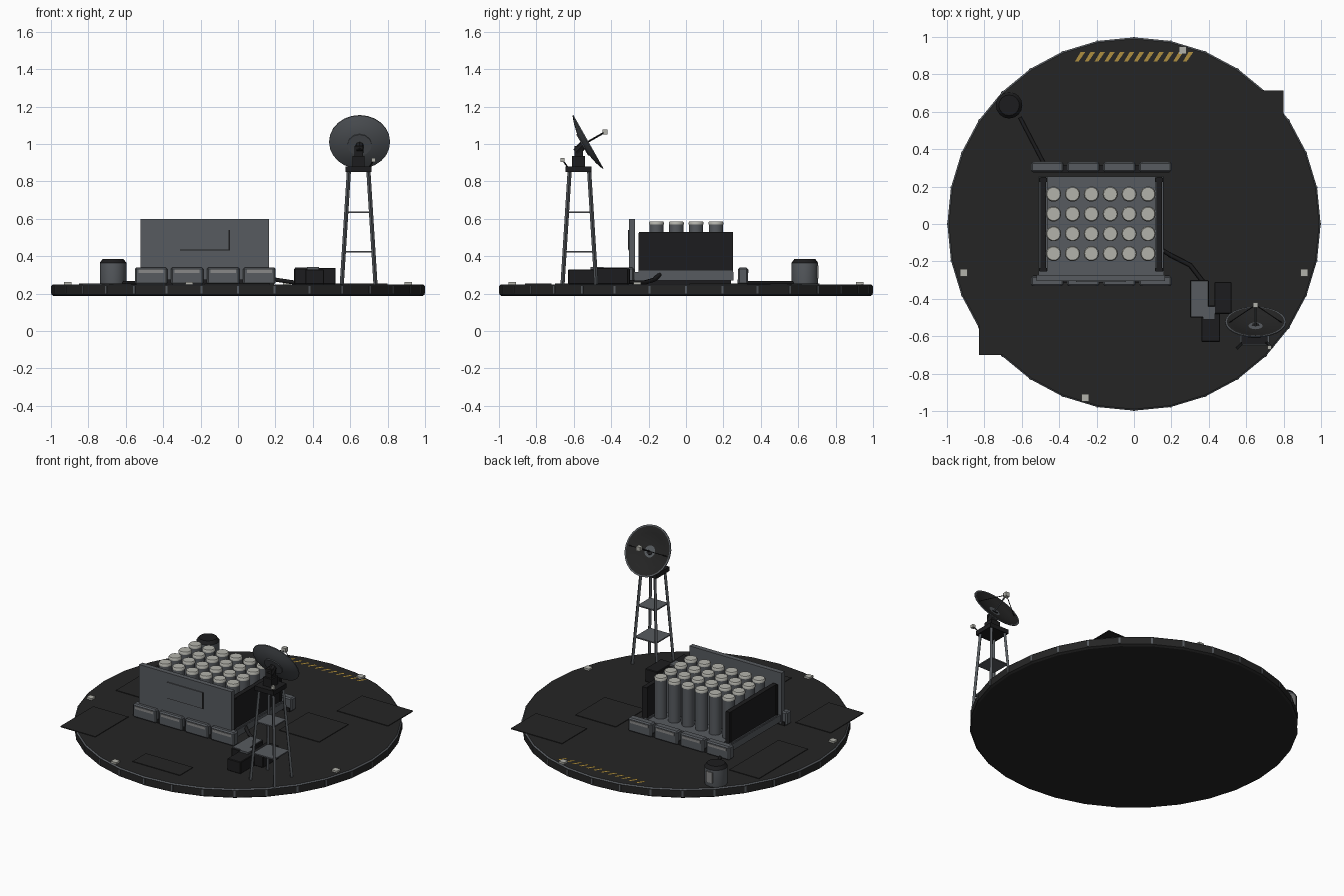
import bpy, bmesh, math
from mathutils import Vector, Matrix

cube = bpy.data.objects.get("Cube")
if cube:
    bpy.data.objects.remove(cube)


def material(name, r, g, b):
    m = bpy.data.materials.new(name)
    m.use_nodes = True
    m.diffuse_color = (r, g, b, 1)
    m.node_tree.nodes["Principled BSDF"].inputs["Base Color"].default_value = (r, g, b, 1)
    return m


DECK = material("deck_charcoal", 0.018, 0.018, 0.018)
DARK = material("dark_metal", 0.012, 0.012, 0.013)
GREY = material("blue_grey_metal", 0.095, 0.104, 0.115)
MID = material("mid_grey", 0.25, 0.25, 0.25)
PALE = material("pale_grey", 0.45, 0.45, 0.41)
YELLOW = material("hazard_yellow", 0.42, 0.27, 0.05)


def finish(name, bm, *mats):
    bmesh.ops.recalc_face_normals(bm, faces=bm.faces)
    me = bpy.data.meshes.new(name)
    bm.to_mesh(me)
    bm.free()
    for m in mats:
        me.materials.append(m)
    ob = bpy.data.objects.new(name, me)
    bpy.context.collection.objects.link(ob)
    return ob


def box(name, x, y, z, mat, bevel=0):
    """Box from (low, high) pairs on each axis."""
    bm = bmesh.new()
    bmesh.ops.create_cube(bm, size=1)
    for v in bm.verts:
        v.co = [p[0] + (c + 0.5) * (p[1] - p[0]) for p, c in zip((x, y, z), v.co)]
    if bevel:
        bmesh.ops.bevel(bm, geom=bm.edges[:], offset=bevel, segments=1, affect='EDGES')
    return finish(name, bm, mat)


def smooth(ob):
    bpy.ops.object.select_all(action='DESELECT')
    ob.select_set(True)
    bpy.context.view_layer.objects.active = ob
    bpy.ops.object.shade_smooth_by_angle(angle=math.radians(35))


def lathe(name, profile, sides, mats, place, slot=lambda i: 0, soft=True, turn=0):
    """Revolve (radius, height) points about the local z axis."""
    bm = bmesh.new()
    rings = []
    for r, h in profile:
        rings.append([bm.verts.new((r * math.cos(a), r * math.sin(a), h))
                      for a in (turn + math.tau * k / sides for k in range(sides))])
    for i, (a, b) in enumerate(zip(rings, rings[1:])):
        for k in range(sides):
            n = (k + 1) % sides
            bm.faces.new((a[k], a[n], b[n], b[k])).material_index = slot(i)
    bm.faces.new(rings[0]).material_index = slot(0)
    bm.faces.new(rings[-1]).material_index = slot(len(rings) - 1)
    bm.transform(place)
    ob = finish(name, bm, *mats)
    if soft:
        smooth(ob)
    return ob


def rod(name, a, b, r, mat, sides=8, turn=0):
    a, b = Vector(a), Vector(b)
    d = b - a
    place = Matrix.Translation(a) @ d.to_track_quat('Z', 'Y').to_matrix().to_4x4()
    return lathe(name, [(r, 0), (r, d.length)], sides, [mat], place, soft=sides > 6, turn=turn)


def cable(name, points, r, mat):
    cu = bpy.data.curves.new(name, 'CURVE')
    cu.dimensions = '3D'
    cu.bevel_depth, cu.bevel_resolution = r, 1
    sp = cu.splines.new('POLY')
    sp.points.add(len(points) - 1)
    for p, co in zip(sp.points, points):
        p.co = (*co, 1)
    cu.materials.append(mat)
    bpy.context.collection.objects.link(bpy.data.objects.new(name, cu))


TOP = 0.25
HOME = Matrix.Identity(4)

# Round deck with a pale chamfer, rim ribs and marker lights
lathe("deck", [(0.985, 0.187), (0.998, 0.195), (0.998, 0.243), (0.99, TOP)], 32,
      [DECK, GREY], HOME, slot=lambda i: int(i == 2), soft=False)
for k in range(32):
    rib = box("rim_rib", (0.99, 1.0), (-0.006, 0.006), (0.2, 0.24), GREY)
    rib.rotation_euler.z = math.tau * k / 32
for x, y in ((0.26, 0.93), (-0.91, -0.26), (0.91, -0.26), (-0.26, -0.93)):
    box("marker_light", (x - 0.02, x + 0.02), (y - 0.02, y + 0.02), (TOP, TOP + 0.012), PALE)

# Thin deck plates, two of which overhang the rim
for x, y in (((0.42, 0.8), (0.45, 0.715)), ((-0.83, -0.57), (-0.7, -0.35)),
             ((-0.85, -0.63), (-0.08, 0.44)), ((-0.18, 0.17), (-0.86, -0.72)),
             ((0.29, 0.59), (0.02, 0.33))):
    box("deck_plate", x, y, (TOP - 0.002, TOP + 0.004), DECK)

# Hazard stripes at the back edge
bm = bmesh.new()
for k in range(12):
    x = -0.315 + 0.0525 * k
    bm.faces.new([bm.verts.new((x + dx, y, TOP + 0.004)) for dx, y in
                  ((0, 0.87), (0.02, 0.87), (0.055, 0.92), (0.03, 0.92))])
finish("hazard_stripes", bm, YELLOW)

# Launcher base and walls
box("launcher_skirt", (-0.48, 0.13), (-0.24, 0.24), (TOP, 0.28), DARK)
box("launcher_base", (-0.51, 0.16), (-0.275, 0.255), (0.27, 0.315), GREY)
for x in (-0.5, 0.12):
    box("side_wall", (x, x + 0.03), (-0.25, 0.25), (0.315, 0.53), DARK)
    box("wall_foot", (x - 0.008, x + 0.038), (-0.25, 0.25), (0.305, 0.325), GREY)
    for y in (-0.255, 0.225):
        box("wall_post", (x - 0.004, x + 0.034), (y, y + 0.02), (0.315, 0.525), DARK)
box("front_wall", (-0.52, 0.165), (-0.305, -0.272), (0.26, 0.6), GREY)
box("front_hatch", (-0.31, -0.05), (-0.311, -0.304), (0.435, 0.54), GREY)
box("hatch_seam_side", (-0.05, -0.044), (-0.308, -0.304), (0.435, 0.54), DARK)
box("hatch_seam_base", (-0.31, -0.044), (-0.308, -0.304), (0.43, 0.435), DARK)

# Launch tubes, pale caps on grey bodies
for i in range(6):
    for j in range(4):
        place = Matrix.Translation((-0.43 + 0.101 * i, -0.158 + 0.106 * j, 0))
        lathe("launch_tube", [(0.039, 0.31), (0.039, 0.57), (0.041, 0.57), (0.041, 0.58),
                              (0.036, 0.587)], 14, [GREY, PALE], place,
              slot=lambda i: int(i > 0))

# Equipment modules along front and back
for i in range(4):
    x = -0.552 + 0.193 * i
    for side, y in ((-1, -0.305), (1, 0.305)):
        box("module", (x, x + 0.174), (y - 0.026, y + 0.026), (TOP, 0.34), GREY, 0.008)
        lo, hi = sorted((y + side * 0.024, y + side * 0.03))
        box("module_light", (x + 0.02, x + 0.154), (lo, hi), (0.31, 0.328), MID)
for y in (-0.295, 0.295):
    box("module_rail", (-0.54, 0.19), (y - 0.02, y + 0.02), (TOP, 0.275), DARK)

# Storage tank
place = Matrix.Translation((-0.668, 0.635, 0))
lathe("tank", [(0.068, TOP), (0.071, 0.262), (0.071, 0.365), (0.06, 0.38), (0.055, 0.386)], 16,
      [GREY, DARK], place, slot=lambda i: int(i > 1))
box("tank_plate", (-0.69, -0.646), (0.7, 0.709), (0.28, 0.35), MID)

# Generator cluster and cables
box("generator", (0.3, 0.4), (-0.5, -0.3), (TOP, 0.335), DARK, 0.004)
box("generator_lid", (0.305, 0.395), (-0.495, -0.305), (0.333, 0.34), GREY)
box("generator_front", (0.36, 0.46), (-0.63, -0.435), (TOP, 0.33), DARK, 0.004)
box("generator_side", (0.43, 0.522), (-0.48, -0.31), (TOP, 0.338), DARK, 0.004)
box("generator_vent", (0.37, 0.432), (-0.51, -0.44), (0.32, 0.342), GREY)
cable("power_cable", [(0.12, -0.12, 0.32), (0.2, -0.17, 0.275), (0.3, -0.22, 0.26),
                      (0.37, -0.31, 0.262)], 0.012, DARK)
cable("tank_cable", [(-0.61, 0.57, 0.258), (-0.48, 0.32, 0.258)], 0.01, DARK)

# Lattice tower: splayed legs, shelves, head platform
cx, cy = 0.645, -0.57
for sx in (-1, 1):
    for sy in (-1, 1):
        rod("tower_leg", (cx + sx * 0.09, cy + sy * 0.09, TOP),
            (cx + sx * 0.052, cy + sy * 0.052, 0.86), 0.011, GREY, 4, math.pi / 4)
for z, h in ((0.425, 0.079), (0.635, 0.066)):
    box("tower_shelf", (cx - h, cx + h), (cy - h, cy + h), (z - 0.004, z + 0.004), GREY)
box("tower_head", (cx - 0.07, cx + 0.07), (cy - 0.075, cy + 0.065), (0.85, 0.88), DARK)
box("pedestal", (cx - 0.032, cx + 0.032), (cy - 0.04, cy + 0.03), (0.88, 0.935), DARK)
box("dish_mount", (cx - 0.022, cx + 0.022), (cy - 0.026, cy + 0.02), (0.93, 0.99), DARK)
rod("beacon_arm", (cx + 0.06, cy - 0.065, 0.88), (0.725, -0.66, 0.915), 0.004, DARK)
box("beacon", (0.715, 0.735), (-0.67, -0.65), (0.905, 0.925), PALE)

# Tilted dish: grey back and rim, dark bowl facing back and up
aim = Vector((0, 0.87, 0.49)).normalized()
centre = Vector((0.65, -0.527, 1.01))
place = Matrix.Translation(centre) @ aim.to_track_quat('Z', 'Y').to_matrix().to_4x4()
lathe("dish", [(0.02, -0.03), (0.07, -0.026), (0.12, -0.015), (0.163, 0.0), (0.163, 0.006),
               (0.154, 0.006), (0.115, -0.007), (0.065, -0.018), (0.01, -0.022)], 24,
      [GREY, DECK], place, slot=lambda i: int(i > 4))
lathe("dish_hub", [(0.065, -0.032), (0.065, -0.02)], 12, [GREY], place)
rod("dish_neck", centre - aim * 0.07 - Vector((0, 0, 0.02)), centre - aim * 0.02, 0.022, DARK)

# Feed horn on its struts
feed = Vector((0.65, -0.433, 1.064))
rod("feed_mast", centre - aim * 0.022, feed, 0.005, GREY)
for dx in (-0.14, 0.14):
    rod("feed_strut", place @ Vector((dx, 0, 0.0)), feed, 0.0025, DARK)
box("feed_horn", (0.636, 0.664), (-0.447, -0.419), (1.05, 1.078), PALE)
